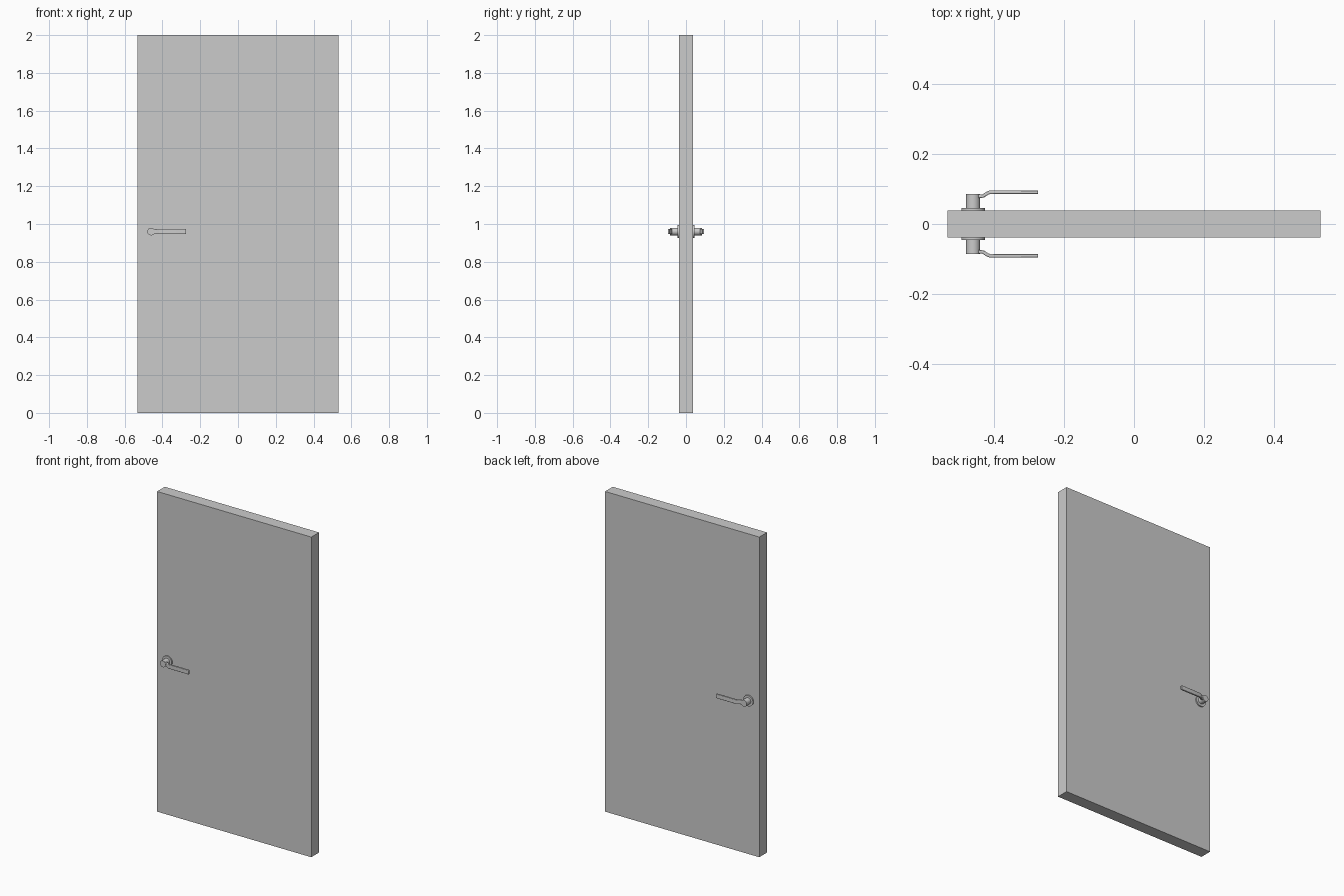
import bpy, bmesh, math
from mathutils import Vector

cube = bpy.data.objects.get("Cube")
if cube:
    bpy.data.objects.remove(cube, do_unlink=True)

# Single flat colour
grey = bpy.data.materials.new("plain grey")
grey.use_nodes = True
COLOUR = (0.6, 0.6, 0.6, 1)
grey.diffuse_color = COLOUR
grey.node_tree.nodes["Principled BSDF"].inputs["Base Color"].default_value = COLOUR

HX, HZ = -0.46, 0.96      # handle axis
FACE = 0.038              # half the slab thickness


def finish(name, bm, smooth=True):
    bmesh.ops.recalc_face_normals(bm, faces=bm.faces)
    mesh = bpy.data.meshes.new(name)
    bm.to_mesh(mesh)
    bm.free()
    obj = bpy.data.objects.new(name, mesh)
    bpy.context.collection.objects.link(obj)
    mesh.materials.append(grey)
    if smooth:
        bpy.ops.object.select_all(action='DESELECT')
        obj.select_set(True)
        bpy.context.view_layer.objects.active = obj
        bpy.ops.object.shade_smooth_by_angle(angle=math.radians(35))
    return obj


def disc(name, radius, y0, y1):
    """Cylinder along y on the handle axis."""
    bm = bmesh.new()
    bmesh.ops.create_cone(bm, cap_ends=True, segments=40, radius1=radius,
                          radius2=radius, depth=abs(y1 - y0))
    for v in bm.verts:
        x, y, z = v.co
        v.co = (HX + x, (y0 + y1) / 2 + z, HZ + y)
    return finish(name, bm)


def lever(name, side):
    """Flat bar following a stepped path, extruded in z, with rounded edges."""
    path = [Vector(p) for p in ((-0.462, 0.079), (-0.438, 0.079), (-0.431, 0.0805),
                                (-0.419, 0.0885), (-0.412, 0.0908), (-0.274, 0.0908))]
    half = 0.0049
    outer, inner = [], []
    for i, p in enumerate(path):
        a = (p - path[max(i - 1, 0)]).normalized()
        b = (path[min(i + 1, len(path) - 1)] - p).normalized()
        t = (a + b).normalized()
        n = Vector((-t.y, t.x)) * half
        outer.append(p + n)
        inner.append(p - n)
    bm = bmesh.new()
    rim = [bm.verts.new((p.x, p.y * side, HZ - 0.0135)) for p in outer + inner[::-1]]
    face = bm.faces.new(rim)
    top = bmesh.ops.extrude_face_region(bm, geom=[face])["geom"]
    bmesh.ops.translate(bm, vec=(0, 0, 0.027),
                        verts=[g for g in top if isinstance(g, bmesh.types.BMVert)])
    obj = finish(name, bm)
    bevel = obj.modifiers.new("rounded edges", 'BEVEL')
    bevel.width = 0.002
    bevel.segments = 2
    bevel.angle_limit = math.radians(50)


# Door slab
bm = bmesh.new()
bmesh.ops.create_cube(bm, size=1)
bmesh.ops.scale(bm, vec=(1.066, 2 * FACE, 2), verts=bm.verts)
bmesh.ops.translate(bm, vec=(0, 0, 1), verts=bm.verts)
finish("door_slab", bm, smooth=False)

# Matching handles on both faces
for label, side in (("front", -1), ("back", 1)):
    disc(label + "_rosette", 0.034, side * (FACE - 0.002), side * 0.0455)
    disc(label + "_spindle", 0.02, side * 0.04, side * 0.086)
    lever(label + "_lever", side)
